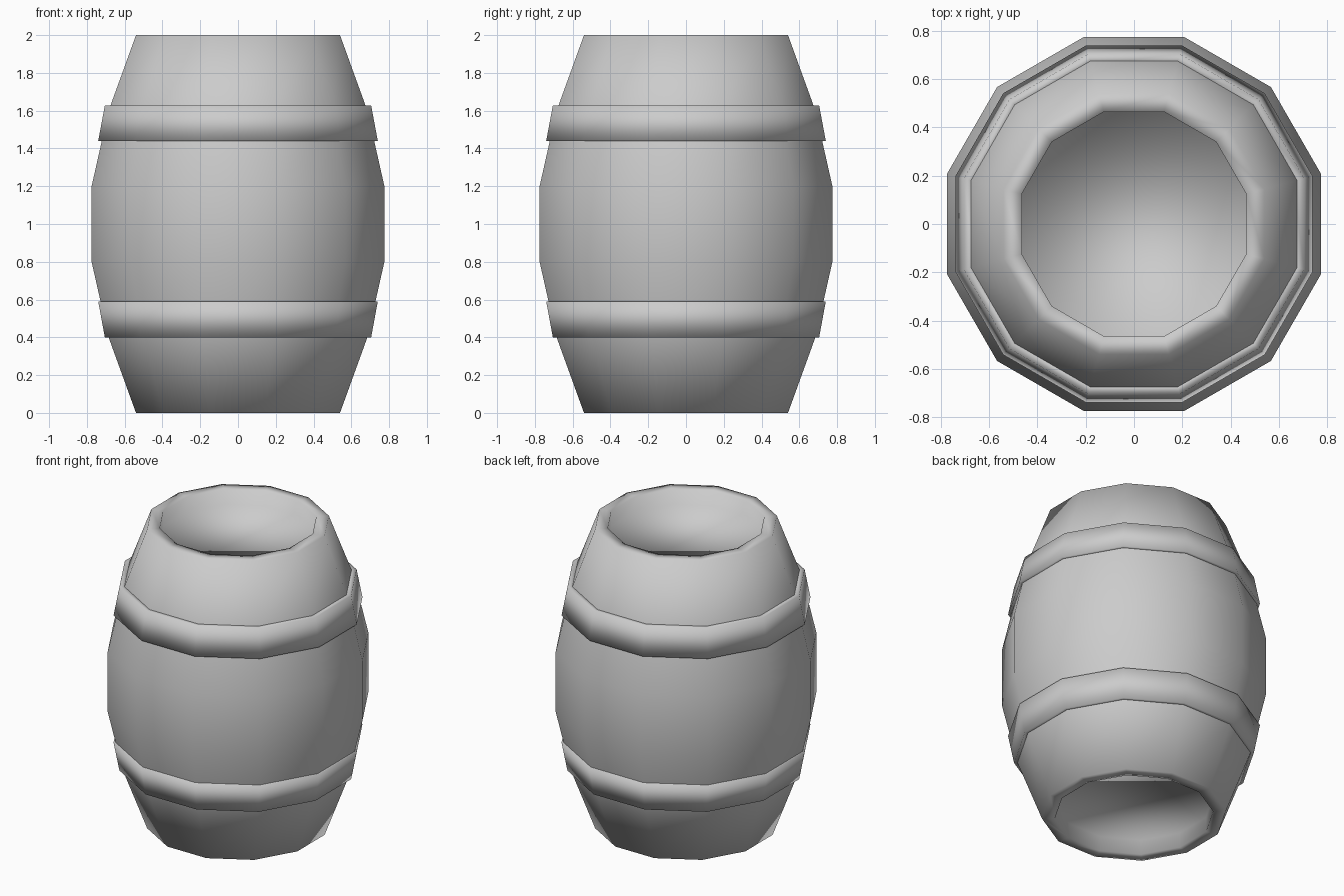
import bpy, bmesh
from math import cos, sin, pi

if "Cube" in bpy.data.objects:
    bpy.data.objects.remove(bpy.data.objects["Cube"])

SIDES = 12


def lathe(name, profile, closed):
    """Spin (flat-side radius, z) points into a 12-sided smooth-shaded part."""
    bm = bmesh.new()
    rings = []
    for r, z in profile:
        rad = r / cos(pi / SIDES)
        rings.append([bm.verts.new((rad * cos(2 * pi * (i + 0.5) / SIDES),
                                    rad * sin(2 * pi * (i + 0.5) / SIDES), z))
                      for i in range(SIDES)])
    pairs = list(zip(rings, rings[1:]))
    if closed:
        pairs.append((rings[-1], rings[0]))
    else:
        bm.faces.new(rings[0])
        bm.faces.new(rings[-1])
    for a, b in pairs:
        for i in range(SIDES):
            j = (i + 1) % SIDES
            bm.faces.new((a[i], a[j], b[j], b[i]))
    bmesh.ops.recalc_face_normals(bm, faces=bm.faces[:])
    for f in bm.faces:
        f.smooth = True
    mesh = bpy.data.meshes.new(name)
    bm.to_mesh(mesh)
    bm.free()
    obj = bpy.data.objects.new(name, mesh)
    bpy.context.collection.objects.link(obj)
    return obj


# Barrel body: bulging staves with recessed heads at both ends
half = [(0.465, 0.10), (0.465, 0.0), (0.54, 0.0), (0.685, 0.40), (0.775, 0.80)]
lathe("barrel_body", half + [(r, 2 - z) for r, z in reversed(half)], False)

# Hoops: tapered bands that follow the body
lathe("lower_hoop", [(0.705, 0.40), (0.74, 0.59), (0.70, 0.59), (0.66, 0.40)], True)
lathe("upper_hoop", [(0.74, 1.44), (0.705, 1.627), (0.66, 1.627), (0.70, 1.44)], True)
